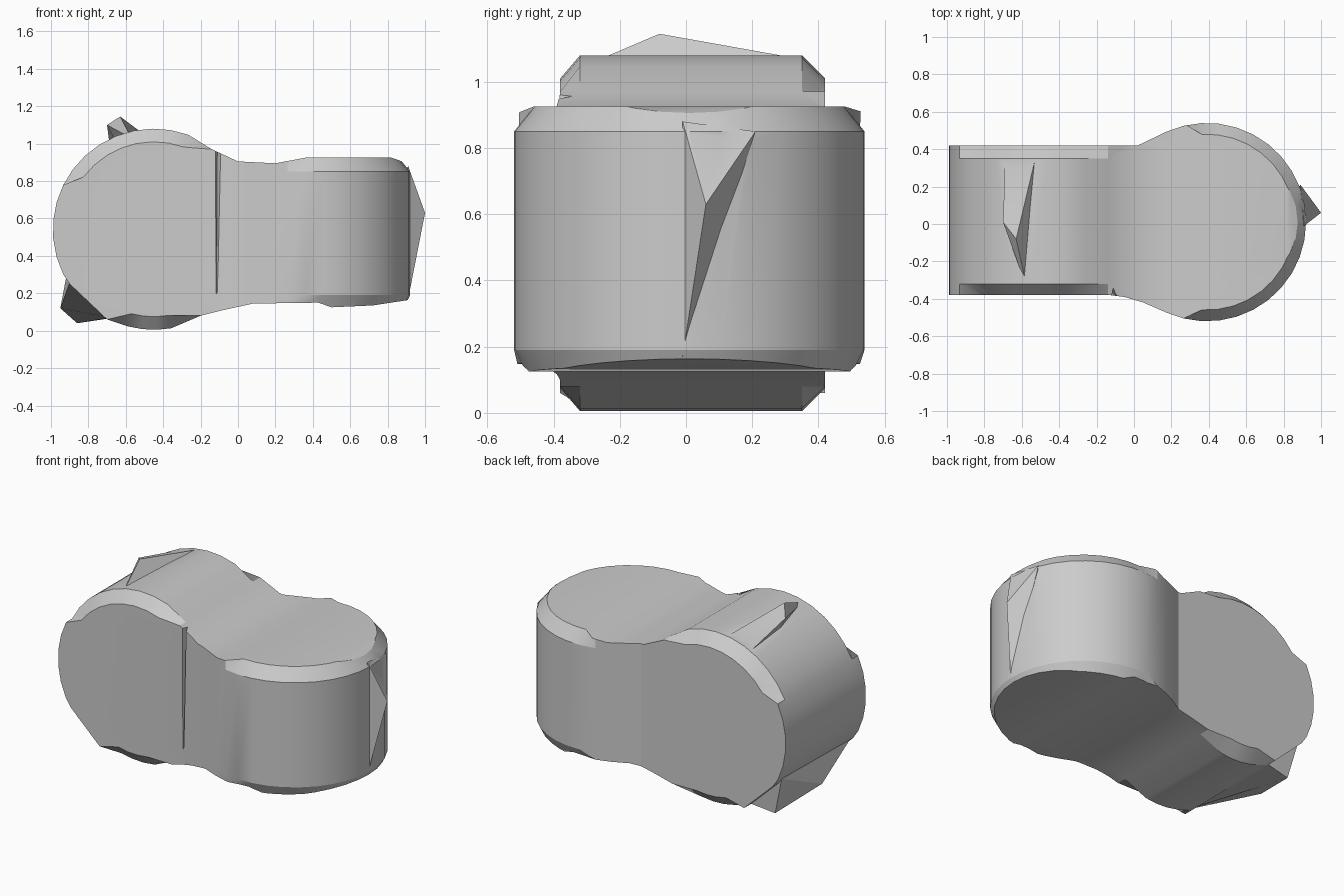
import bpy
import bmesh
from math import sin, cos, radians, hypot

default_cube = bpy.data.objects.get("Cube")
if default_cube:
    bpy.data.objects.remove(default_cube)

# Single stone grey material
stone = bpy.data.materials.new("stone_grey")
stone.use_nodes = True
grey = (0.6, 0.6, 0.6, 1)
stone.diffuse_color = grey
stone.node_tree.nodes["Principled BSDF"].inputs["Base Color"].default_value = grey


def finish(bm, name):
    """Turn a bmesh into a linked, coloured object."""
    bmesh.ops.recalc_face_normals(bm, faces=bm.faces)
    mesh = bpy.data.meshes.new(name)
    bm.to_mesh(mesh)
    bm.free()
    mesh.materials.append(stone)
    obj = bpy.data.objects.new(name, mesh)
    bpy.context.collection.objects.link(obj)
    return obj


def arc(centre, radius, start, stop, steps):
    """Points along a circular arc, angles in degrees."""
    angles = [radians(start + (stop - start) * i / steps) for i in range(steps + 1)]
    return [(centre[0] + radius * cos(a), centre[1] + radius * sin(a)) for a in angles]


def inset_point(point, centre, amount):
    """Move a point towards the centre by the given amount."""
    du, dv = centre[0] - point[0], centre[1] - point[1]
    length = hypot(du, dv)
    return point[0] + du * amount / length, point[1] + dv * amount / length


def loft(name, profile, sections, centre, is_chamfered, place):
    """Stack copies of a profile, pulling the chamfered points inwards."""
    bm = bmesh.new()
    rings = []
    for level, amount in sections:
        ring = []
        for point in profile:
            u, v = inset_point(point, centre, amount) if is_chamfered(*point) else point
            ring.append(bm.verts.new(place(u, v, level)))
        rings.append(ring)
    count = len(profile)
    for low, high in zip(rings, rings[1:]):
        for i in range(count):
            j = (i + 1) % count
            bm.faces.new((low[i], low[j], high[j], high[i]))
    bm.faces.new(rings[0])
    bm.faces.new(rings[-1])
    return finish(bm, name)


def hull(name, points):
    """Convex shard through a few points."""
    bm = bmesh.new()
    for point in points:
        bm.verts.new(point)
    bmesh.ops.convex_hull(bm, input=bm.verts)
    return finish(bm, name)


def combine(target, tool, operation):
    """Apply a boolean and discard the tool object."""
    tool.hide_render = True
    modifier = target.modifiers.new(operation.lower(), "BOOLEAN")
    modifier.operation = operation
    modifier.solver = "EXACT"
    modifier.object = tool
    bpy.context.view_layer.objects.active = target
    bpy.ops.object.modifier_apply(modifier=modifier.name)
    bpy.data.objects.remove(tool)


# Front outline: upright disc on one side, straight neck and block on the other
disc_centre = (-0.45, 0.54)
front_outline = (
    arc(disc_centre, 0.54, 70, 206, 13)
    + [(-0.9, 0.25), (-0.7, 0.06)]
    + arc(disc_centre, 0.535, 255, 280, 3)
    + [(-0.2, 0.08), (-0.08, 0.11), (0.08, 0.145), (0.43, 0.15), (0.5, 0.125),
       (0.72, 0.135), (0.95, 0.17), (0.95, 0.88), (0.82, 0.925), (0.36, 0.925),
       (0.2, 0.895), (0.0, 0.905), (-0.14, 0.97)]
)
body = loft(
    "blended_body", front_outline,
    [(-0.7, 0.07), (-0.38, 0.07), (-0.32, 0), (0.35, 0), (0.42, 0.07), (0.7, 0.07)],
    disc_centre,
    lambda x, z: x < -0.2 and (z > 0.8 or z < 0.05),
    lambda x, z, y: (x, y, z),
)

# Top outline: flat sided neck swelling into a horizontal drum
drum_centre = (0.39, 0.01)
top_outline = (
    arc(drum_centre, 0.53, -114, 114, 22)
    + [(0.02, 0.42), (-0.5, 0.42), (-1.1, 0.42), (-1.1, -0.38), (-0.13, -0.38),
       (-0.05, -0.39), (0.05, -0.42)]
)
drum = loft(
    "drum_outline", top_outline,
    [(-0.2, 0.03), (0.13, 0.03), (0.19, 0), (0.85, 0), (0.925, 0.06), (1.3, 0.06)],
    drum_centre,
    lambda x, y: x > 0.3,
    lambda x, y, z: (x, y, z),
)
combine(body, drum, "INTERSECT")

# Narrow crease down the front of the neck
crease = hull("neck_crease", [
    (-0.135, -0.45, 0.2), (-0.09, -0.45, 0.2), (-0.115, -0.37, 0.2),
    (-0.135, -0.45, 1.1), (-0.06, -0.45, 1.1), (-0.11, -0.34, 1.1)])
combine(body, crease, "DIFFERENCE")

# Chipped points: side of the drum, top of the disc, lower edge of the disc
shards = {
    "side_point": [(0.91, -0.01, 0.88), (0.89, 0.21, 0.85), (1, 0.06, 0.63),
                   (0.91, -0.01, 0.17), (0.8, 0.05, 0.5)],
    "top_ridge": [(-0.7, 0.01, 1.1), (-0.63, -0.08, 1.145), (-0.53, 0.34, 1.07),
                  (-0.57, -0.35, 1.03), (-0.69, 0.33, 1.02), (-0.6, 0, 0.9)],
    "lower_edge": [(-0.95, 0, 0.12), (-0.86, 0.34, 0.04), (-0.9, -0.36, 0.26),
                   (-0.92, 0.36, 0.28), (-0.68, -0.36, 0.07), (-0.66, 0.36, 0.07)],
}
for shard_name, shard_points in shards.items():
    combine(body, hull(shard_name, shard_points), "UNION")

# Smooth round walls with sharp rims
bpy.ops.object.select_all(action="DESELECT")
body.select_set(True)
bpy.context.view_layer.objects.active = body
bpy.ops.object.shade_smooth_by_angle(angle=radians(25))
